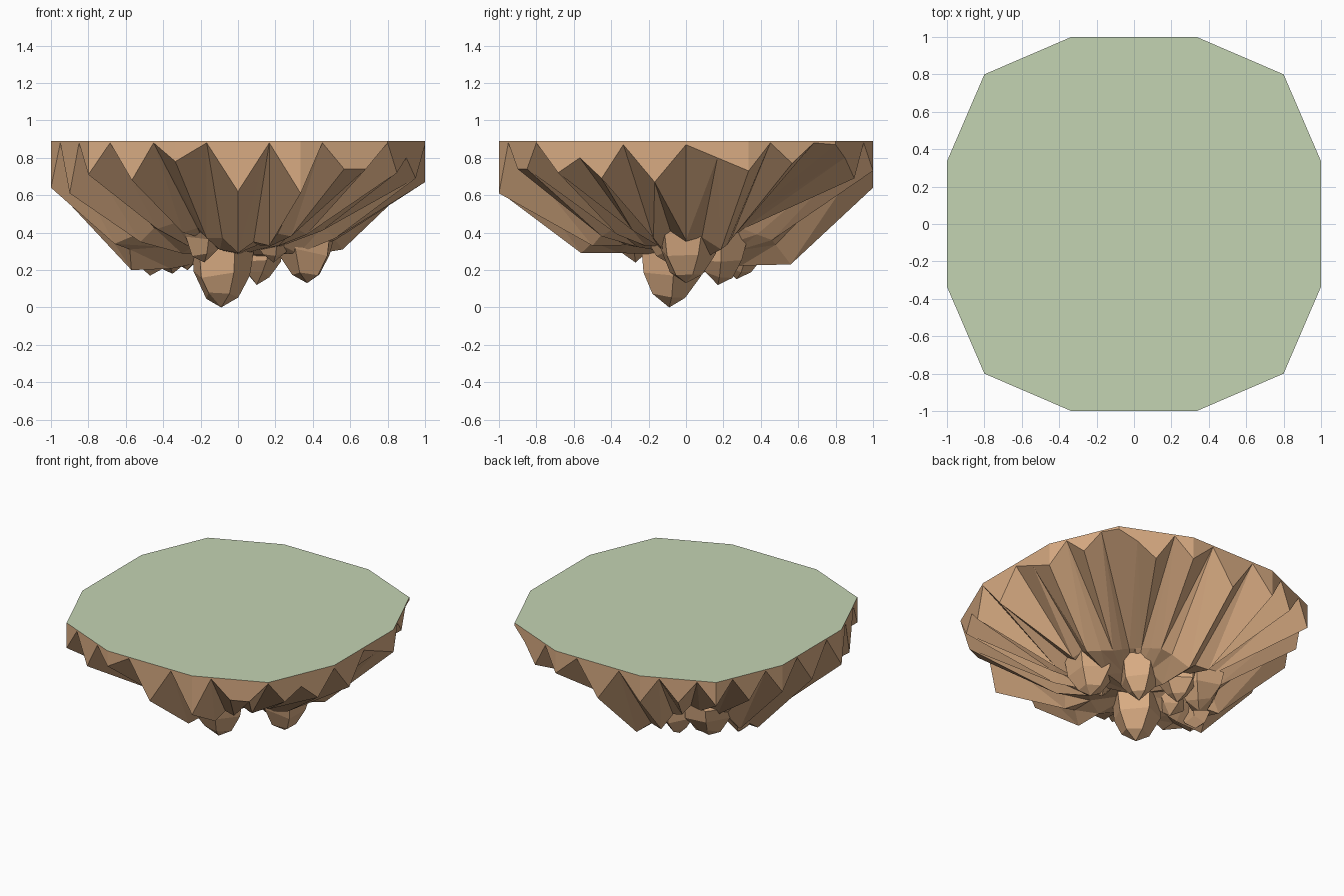
import bpy, bmesh, math, random
from mathutils import Vector

if "Cube" in bpy.data.objects:
    bpy.data.objects.remove(bpy.data.objects["Cube"])

random.seed(4)
TOP = 0.89

def material(name, rgb):
    m = bpy.data.materials.new(name)
    m.diffuse_color = (*rgb, 1)
    m.use_nodes = True
    m.node_tree.nodes["Principled BSDF"].inputs["Base Color"].default_value = m.diffuse_color
    return m

GRASS = material("pale_green", (0.55, 0.655, 0.45))
ROCK = material("brown_rock", (0.69, 0.41, 0.225))

def finish(name, bm, mat):
    bmesh.ops.recalc_face_normals(bm, faces=bm.faces)
    me = bpy.data.meshes.new(name)
    bm.to_mesh(me)
    bm.free()
    me.materials.append(mat)
    ob = bpy.data.objects.new(name, me)
    bpy.context.collection.objects.link(ob)
    return ob

# Twelve-sided outline, counter-clockwise from the right side
quarter = [(1, 0.335), (0.8, 0.8), (0.335, 1)]
corners = [Vector(p) for p in quarter]
corners += [Vector((-x, y)) for x, y in reversed(quarter)]
corners += [-c for c in corners]

# Grass top: one flat face
bm = bmesh.new()
bm.faces.new([bm.verts.new((c.x, c.y, TOP)) for c in corners])
ob = finish("grass_top", bm, GRASS)
if ob.data.polygons[0].normal.z < 0:
    ob.data.flip_normals()

# Outline split in four per side (48 points), starting at (1, 0)
outline = []
for i in range(12):
    a, b = corners[i - 1], corners[i]
    outline += [a.lerp(b, t / 4) for t in range(4)]
outline = outline[2:] + outline[:2]

# Ridges: (wall bottom height, inner scale, inner height), 24 around
ridges = [
    (.87, .52, .36), (.73, .56, .31), (.77, .42, .36), (.87, .31, .42),
    (.69, .34, .42), (.73, .46, .36), (.64, .56, .23), (.70, .54, .29),
    (.72, .48, .38), (.72, .45, .40), (.70, .50, .37), (.70, .56, .26),
    (.66, .57, .20), (.64, .66, .34), (.61, .58, .35), (.71, .54, .42),
    (.68, .52, .40), (.78, .50, .37), (.62, .56, .29), (.61, .50, .33),
    (.74, .50, .38), (.88, .46, .39), (.80, .50, .41), (.87, .52, .37)]
# Gaps between ridges reach nearly to the top, except these
low_gaps = {3: .80, 20: .74, 21: .72, 22: .69, 23: .67, 0: .80}
smooth_gaps = {1, 2, 3, 4}      # the wide hollow on the back right

wall, foot = [], []
for k, (z, s, zi) in enumerate(ridges):
    _, s2, zi2 = ridges[(k + 1) % 24]
    cut, lift = (.5, 0) if k in smooth_gaps else (.47, .04)
    wall += [z, low_gaps.get(k, .88)]
    foot += [(s, zi), ((s + s2) * cut, (zi + zi2) / 2 + lift)]

# Rock body: rim, toothed wall, long sloping facets, rough belly
bm = bmesh.new()
rim = [bm.verts.new((p.x, p.y, TOP)) for p in outline]
teeth = [bm.verts.new((p.x, p.y, z)) for p, z in zip(outline, wall)]
feet = [bm.verts.new((p.x * s, p.y * s, z)) for p, (s, z) in zip(outline, foot)]
belly = []
for k in range(24):
    s, z = foot[2 * k]
    p = outline[2 * k] * s * random.uniform(.5, .65)
    belly.append(bm.verts.new((p.x, p.y, z * .5 + .14 + random.uniform(-.04, .04))))
centre = bm.verts.new((0, 0, .28))
for i in range(48):
    j = (i + 1) % 48
    bm.faces.new((rim[i], rim[j], teeth[j], teeth[i]))
    if i % 2:
        bm.faces.new((teeth[i], teeth[j], feet[j]))
        bm.faces.new((teeth[i], feet[j], feet[i]))
    else:
        bm.faces.new((teeth[j], teeth[i], feet[i]))
        bm.faces.new((teeth[j], feet[i], feet[j]))
for k in range(24):
    n = (k + 1) % 24
    bm.faces.new((feet[2 * k], feet[2 * k + 1], belly[k]))
    bm.faces.new((feet[2 * k + 1], feet[2 * n], belly[n]))
    bm.faces.new((feet[2 * k + 1], belly[n], belly[k]))
    bm.faces.new((belly[k], belly[n], centre))
finish("rock_body", bm, ROCK)

# Hanging rock lumps: tapered faceted chunks sunk into the belly
def lump(index, x, y, z, r, sides=5):
    bm = bmesh.new()
    turn = random.uniform(0, math.pi)
    rings = []
    for rad, h in ((r * 1.15, .42), (r, z + r * 1.1), (r * .55, z + r * .4)):
        ring = []
        for i in range(sides):
            a = turn + math.tau * i / sides
            q = rad * random.uniform(.9, 1.15)
            ring.append(bm.verts.new((x + q * math.cos(a), y + q * math.sin(a),
                                      h + random.uniform(-.02, .02))))
        rings.append(ring)
    tip = bm.verts.new((x, y, z))
    bm.faces.new(rings[0])
    for a, b in zip(rings, rings[1:]):
        for i in range(sides):
            j = (i + 1) % sides
            bm.faces.new((a[i], a[j], b[j], b[i]))
    for i in range(sides):
        bm.faces.new((rings[2][i], rings[2][(i + 1) % sides], tip))
    finish(f"rock_lump_{index}", bm, ROCK)

lumps = [(-.09, -.09, 0, .16), (.37, 0, .13, .15), (.10, .17, .12, .13),
         (-.35, .24, .18, .14), (-.47, .06, .17, .12), (-.14, .27, .15, .13),
         (-.27, .04, .20, .14), (-.18, -.27, .24, .12), (.19, -.10, .24, .12)]
for i, l in enumerate(lumps):
    lump(i + 1, *l)
